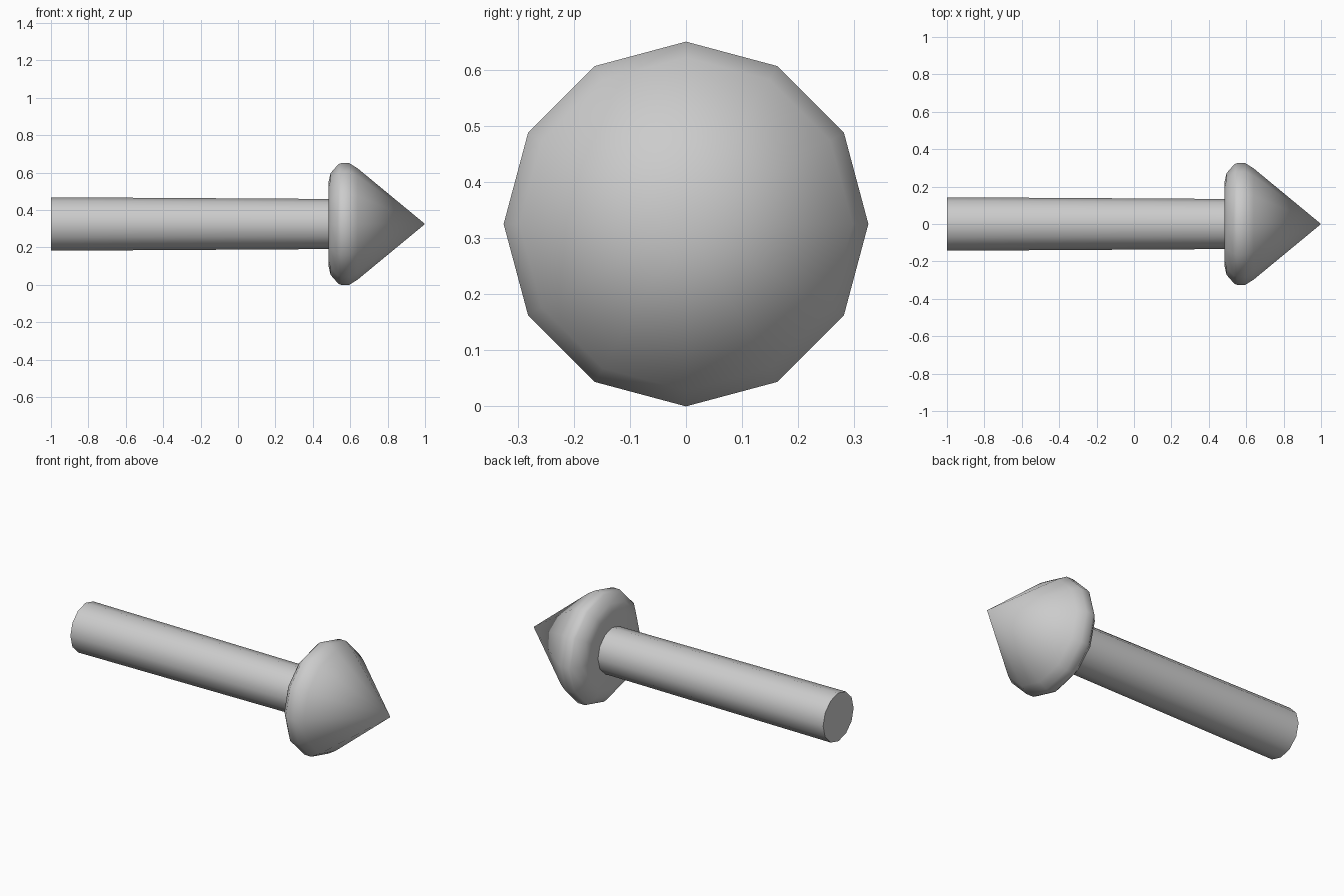
import bpy, bmesh
from math import sin, cos, tau, radians

if "Cube" in bpy.data.objects:
    bpy.data.objects.remove(bpy.data.objects["Cube"])

SIDES = 12
AXIS_Z = 0.325


def lathe_x(name, profile, angle):
    """Turn (x, radius) points around the x axis; radius 0 makes a tip, open ends are capped."""
    bm = bmesh.new()
    rings = []
    for x, r in profile:
        if r == 0:
            rings.append([bm.verts.new((x, 0, 0))] * SIDES)
        else:
            rings.append([bm.verts.new((x, r * cos(tau * i / SIDES), r * sin(tau * i / SIDES)))
                          for i in range(SIDES)])
    for a, b in zip(rings, rings[1:]):
        for i in range(SIDES):
            j = (i + 1) % SIDES
            corners = list(dict.fromkeys((a[i], b[i], b[j], a[j])))
            bm.faces.new(corners)
    for ring, (x, r) in ((rings[0], profile[0]), (rings[-1], profile[-1])):
        if r > 0:
            bm.faces.new(ring)
    bmesh.ops.recalc_face_normals(bm, faces=bm.faces)
    mesh = bpy.data.meshes.new(name)
    bm.to_mesh(mesh)
    bm.free()
    obj = bpy.data.objects.new(name, mesh)
    obj.location.z = AXIS_Z
    bpy.context.collection.objects.link(obj)
    bpy.ops.object.select_all(action='DESELECT')
    obj.select_set(True)
    bpy.context.view_layer.objects.active = obj
    bpy.ops.object.shade_smooth_by_angle(angle=radians(angle))
    return obj


# Slightly tapered shaft
lathe_x("shaft", [(-1.0, 0.143), (0.49, 0.134)], 40)

# Pointed head with a rounded rim and flat back
lathe_x("head", [(0.484, 0.225), (0.495, 0.272), (0.535, 0.318), (0.55, 0.325),
                 (0.595, 0.325), (0.64, 0.297), (1.0, 0)], 75)
